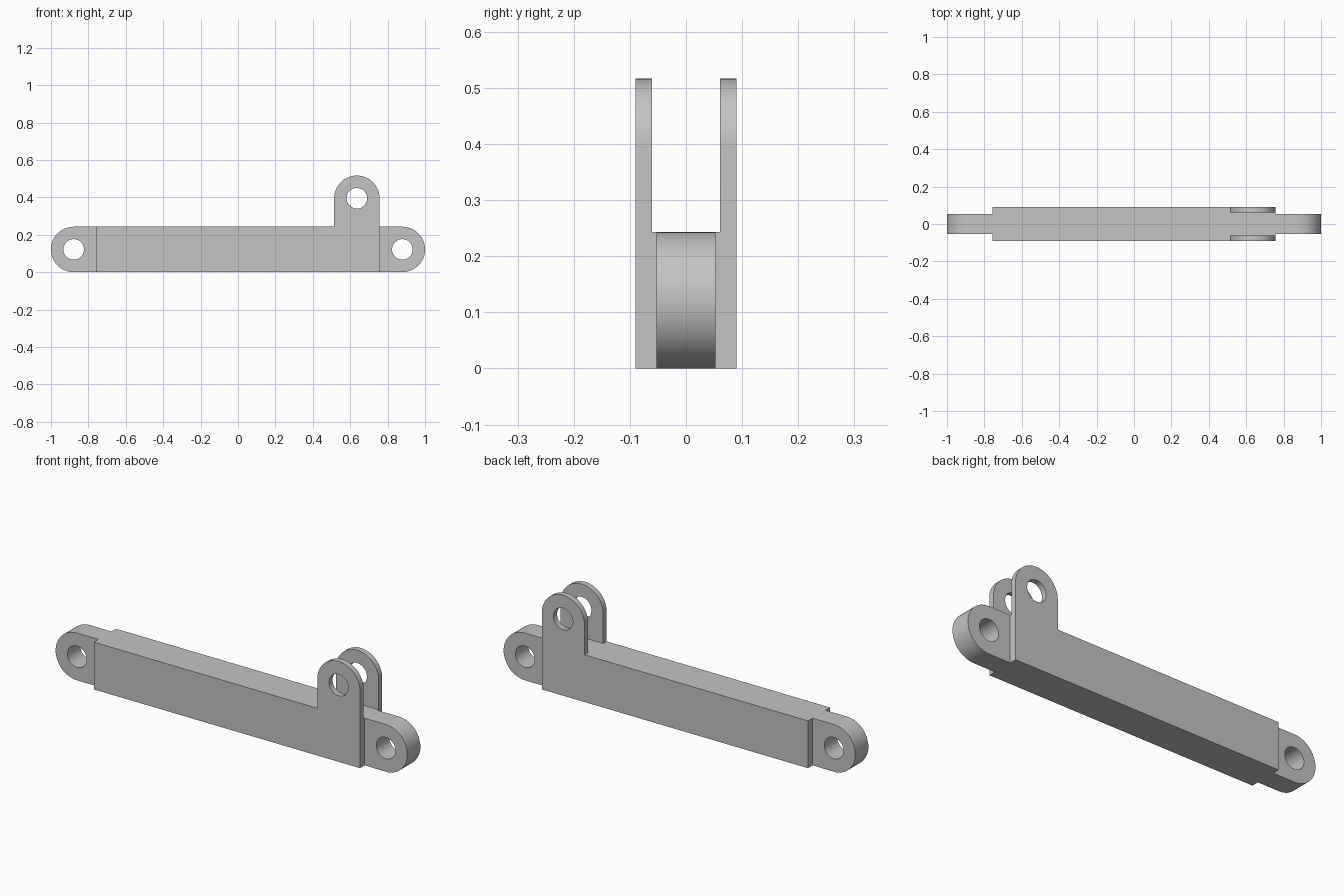
import bpy
import bmesh
from math import sin, cos, pi

default = bpy.data.objects.get("Cube")
if default:
    bpy.data.objects.remove(default)

R = 0.1215           # rounded end radius
HOLE = 0.055         # pin hole radius
H = 2 * R            # bar height
BODY_X = 0.757       # half length of the thick bar
BODY_Y = 0.09        # half width of the thick bar
LUG_Y = 0.053        # half width of the end lugs
SLOT_Y = 0.061       # half gap between the fork plates
FORK_X, FORK_Z = BODY_X - R, 0.395

grey = bpy.data.materials.new("plain grey")
grey.use_nodes = True
colour = (0.55, 0.55, 0.55, 1)
grey.diffuse_color = colour
grey.node_tree.nodes["Principled BSDF"].inputs["Base Color"].default_value = colour


def arc(cx, cz, r, start, end, steps):
    """Points on an arc in the xz plane."""
    angles = [start + (end - start) * i / steps for i in range(steps + 1)]
    return [(cx + r * cos(a), cz + r * sin(a)) for a in angles]


def plate(name, outline, hole, half_width):
    """Extrude an xz outline with one round hole along y."""
    bm = bmesh.new()
    edges = []
    loops = [outline]
    if hole:
        loops.append(arc(*hole, HOLE, 0, 2 * pi, 48)[:-1])
    for loop in loops:
        verts = [bm.verts.new((x, -half_width, z)) for x, z in loop]
        edges += [bm.edges.new((v, verts[i - 1])) for i, v in enumerate(verts)]
    bmesh.ops.triangle_fill(bm, edges=edges, use_beauty=True)
    result = bmesh.ops.extrude_face_region(bm, geom=bm.faces[:])
    moved = [g for g in result["geom"] if isinstance(g, bmesh.types.BMVert)]
    bmesh.ops.translate(bm, verts=moved, vec=(0, 2 * half_width, 0))
    bmesh.ops.recalc_face_normals(bm, faces=bm.faces[:])
    mesh = bpy.data.meshes.new(name)
    bm.to_mesh(mesh)
    bm.free()
    mesh.materials.append(grey)
    obj = bpy.data.objects.new(name, mesh)
    bpy.context.collection.objects.link(obj)
    return obj


def activate(obj):
    bpy.ops.object.select_all(action='DESELECT')
    obj.select_set(True)
    bpy.context.view_layer.objects.active = obj


# Bar with an upright rounded tab near its left end
tab = arc(FORK_X, FORK_Z, R, 0, pi, 32)
bar_outline = [(-BODY_X, 0), (BODY_X, 0)] + tab + [(FORK_X - R, H), (-BODY_X, H)]
bar = plate("bar_with_fork", bar_outline, (FORK_X, FORK_Z), BODY_Y)

# Slot that splits the tab into two fork plates
x0, x1 = FORK_X - R - 0.05, BODY_X + 0.05
slot = plate("slot_cutter", [(x0, H), (x1, H), (x1, 0.6), (x0, 0.6)], None, SLOT_Y)
slot.hide_render = True
cut = bar.modifiers.new("slot", 'BOOLEAN')
cut.operation = 'DIFFERENCE'
cut.solver = 'EXACT'
cut.object = slot
activate(bar)
bpy.ops.object.modifier_apply(modifier=cut.name)
bpy.data.objects.remove(slot)

# Narrow rounded lugs at both ends
parts = [bar]
for name, side in (("left_lug", 1), ("right_lug", -1)):
    cx = 1 - R
    half = [(BODY_X, 0)] + arc(cx, R, R, -pi / 2, pi / 2, 32) + [(BODY_X, H)]
    outline = [(side * x, z) for x, z in half]
    parts.append(plate(name, outline, (side * cx, R), LUG_Y))

for part in parts:
    activate(part)
    bpy.ops.object.shade_smooth_by_angle(angle=pi / 6)
